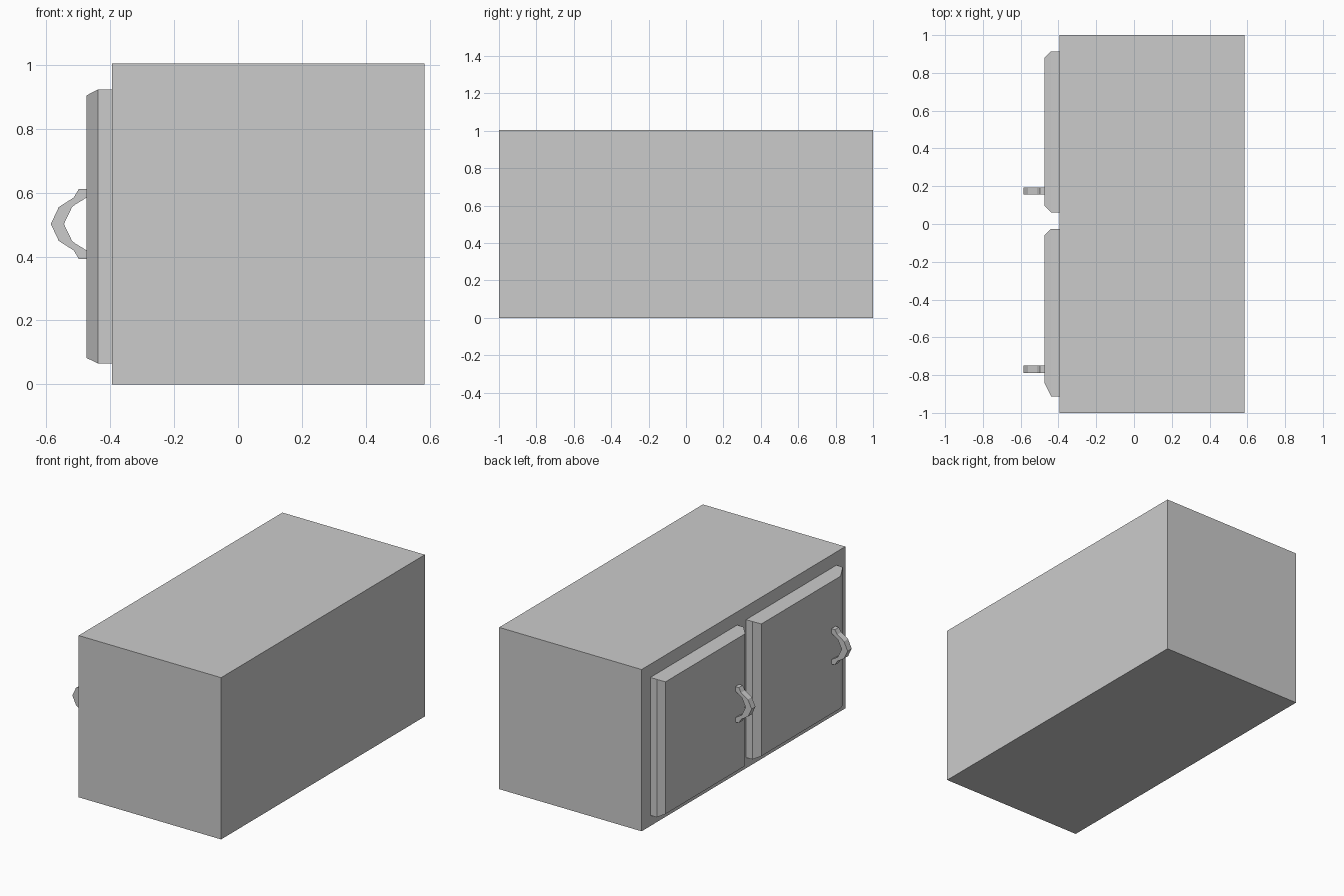
import bpy, bmesh

if "Cube" in bpy.data.objects:
    bpy.data.objects.remove(bpy.data.objects["Cube"])


def finish(name, bm):
    bmesh.ops.recalc_face_normals(bm, faces=bm.faces)
    mesh = bpy.data.meshes.new(name)
    bm.to_mesh(mesh)
    bm.free()
    bpy.context.collection.objects.link(bpy.data.objects.new(name, mesh))


def stacked_panel(name, sections):
    """Join rectangles (x, y0, y1, z0, z1) in order along x, capping both ends."""
    bm = bmesh.new()
    rings = [[bm.verts.new((x, y, z)) for y, z in ((y0, z0), (y1, z0), (y1, z1), (y0, z1))]
             for x, y0, y1, z0, z1 in sections]
    bm.faces.new(rings[0])
    bm.faces.new(rings[-1])
    for a, b in zip(rings, rings[1:]):
        for i in range(4):
            j = (i + 1) % 4
            bm.faces.new((a[i], a[j], b[j], b[i]))
    finish(name, bm)


def handle(name, y0, y1):
    """Angular pull handle: a profile in the xz plane given width along y."""
    outer = [(-.475, .11), (-.498, .11), (-.514, .083), (-.561, .053), (-.586, 0)]
    inner = [(-.475, .082), (-.511, .060), (-.52, .052), (-.528, .035), (-.545, 0)]
    mid = 0.502
    # Mirror the upper half to get the full arch
    pairs = list(zip(outer, inner))
    pairs += [((o[0], -o[1]), (i[0], -i[1])) for o, i in pairs[-2::-1]]
    bm = bmesh.new()
    rings = [[bm.verts.new((p[0], y, p[1] + mid))
              for p, y in ((o, y0), (o, y1), (i, y1), (i, y0))] for o, i in pairs]
    bm.faces.new(rings[0])
    bm.faces.new(rings[-1])
    for a, b in zip(rings, rings[1:]):
        for k in range(4):
            n = (k + 1) % 4
            bm.faces.new((a[k], a[n], b[n], b[k]))
    finish(name, bm)


# Cabinet box
stacked_panel("cabinet_body", [(-.395, -1, 1, 0, 1.005), (.584, -1, 1, 0, 1.005)])

# Doors with chamfered fronts, and their handles
doors = [("left", (.062, .914), (.098, .88), (.155, .193)),
         ("right", (-.912, -.026), (-.84, -.062), (-.79, -.75))]
for side, back, front, grip in doors:
    stacked_panel(side + "_door", [(-.395, *back, .066, .923),
                                   (-.439, *back, .066, .923),
                                   (-.475, *front, .083, .904)])
    handle(side + "_handle", *grip)
